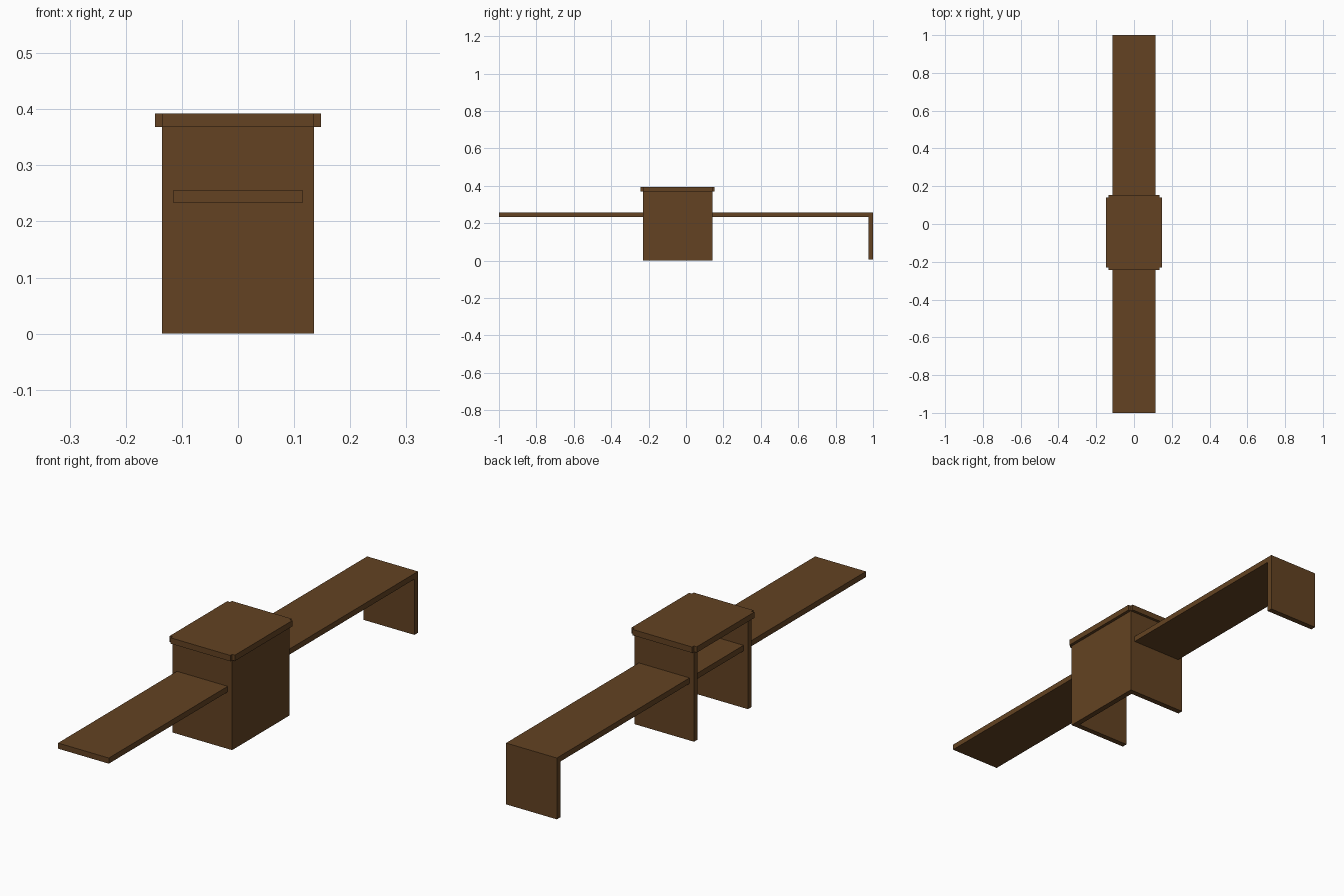
import bpy
import bmesh

if "Cube" in bpy.data.objects:
    bpy.data.objects.remove(bpy.data.objects["Cube"])

wood = bpy.data.materials.new("brown wood")
wood.diffuse_color = (0.125, 0.055, 0.016, 1.0)
wood.use_nodes = True
wood.node_tree.nodes["Principled BSDF"].inputs["Base Color"].default_value = wood.diffuse_color


def add_object(name, bm):
    bmesh.ops.recalc_face_normals(bm, faces=bm.faces)
    mesh = bpy.data.meshes.new(name)
    bm.to_mesh(mesh)
    bm.free()
    mesh.materials.append(wood)
    obj = bpy.data.objects.new(name, mesh)
    bpy.context.collection.objects.link(obj)
    return obj


def prism(name, outline, z0, z1):
    """Extrude an xy outline from z0 to z1."""
    bm = bmesh.new()
    face = bm.faces.new([bm.verts.new((x, y, z0)) for x, y in outline])
    ext = bmesh.ops.extrude_face_region(bm, geom=[face])
    for v in ext["geom"]:
        if isinstance(v, bmesh.types.BMVert):
            v.co.z = z1
    return add_object(name, bm)


def board(name, x0, x1, y0, y1, z0, z1):
    return prism(name, [(x0, y0), (x1, y0), (x1, y1), (x0, y1)], z0, z1)


T = 0.023                       # board thickness
X, Y0, Y1 = 0.135, -0.231, 0.141  # box footprint
TOP, H = 0.392, 0.368           # lid top, wall height
E = 0.0115                      # lid overhang

# Long plank running through the box, with an end leg
board("plank", -0.115, 0.115, -1, 1, 0.233, 0.256)
board("end_leg", -0.115, 0.115, 1 - T, 1, 0.005, 0.233)

# Box walls: front, back and right; left side and bottom are open
board("front_wall", -X, X, Y0, Y0 + T, 0, H)
board("back_wall", -X, X, Y1 - T, Y1, 0, H)
board("right_wall", X - T, X, Y0 + T, Y1 - T, 0, H)

# Lid with overhanging edges and notched corners
a, b = X, X + 0.0125
prism("lid", [(-a, Y0 - E), (a, Y0 - E), (a, Y0), (b, Y0),
              (b, Y1), (a, Y1), (a, Y1 + E), (-a, Y1 + E),
              (-a, Y1), (-b, Y1), (-b, Y0), (-a, Y0)], H, TOP)
